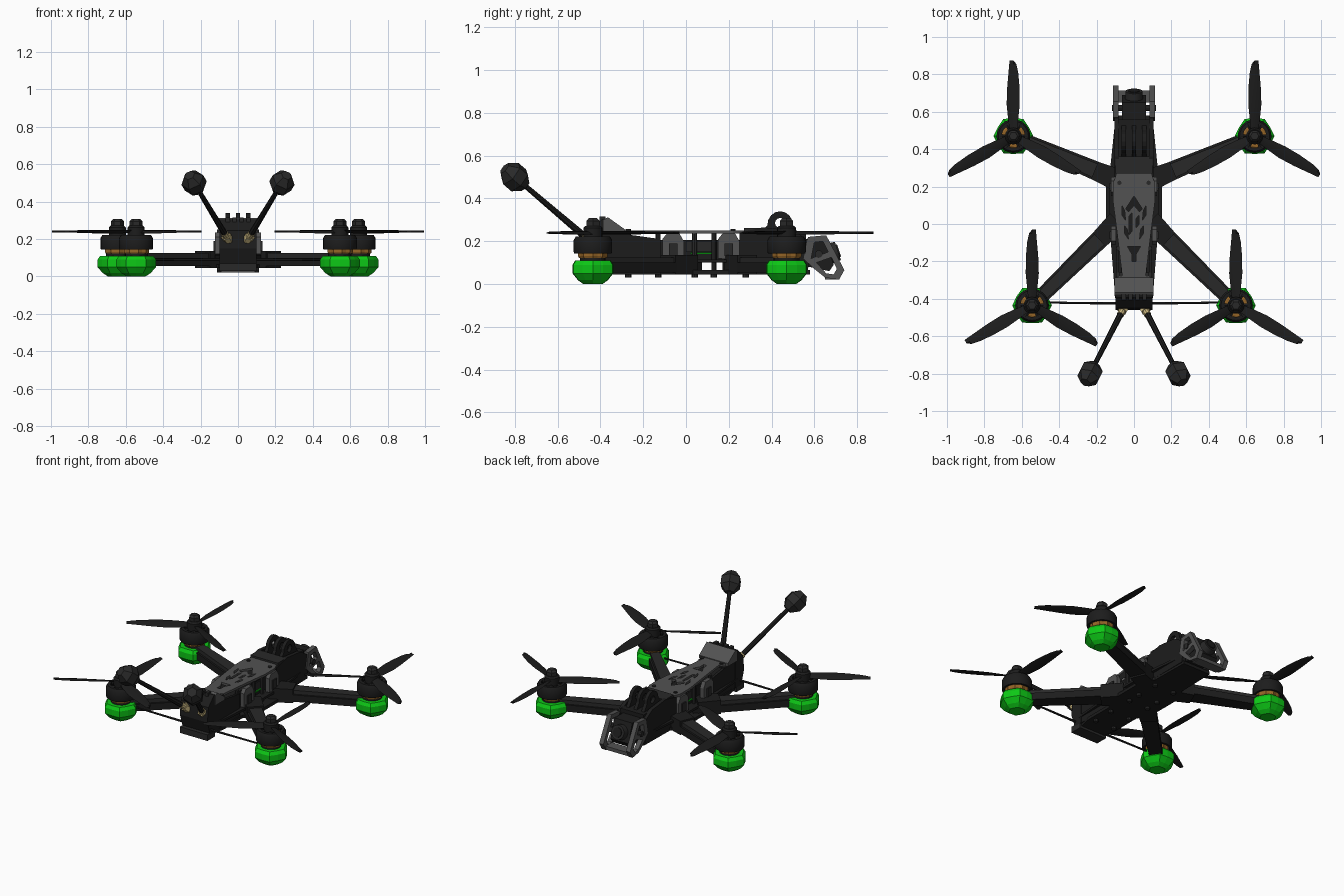
import bpy, bmesh, math
from mathutils import Vector, Matrix

cube = bpy.data.objects.get("Cube")
if cube:
    bpy.data.objects.remove(cube)


def material(name, rgb):
    m = bpy.data.materials.new(name)
    m.use_nodes = True
    m.diffuse_color = (*rgb, 1)
    m.node_tree.nodes["Principled BSDF"].inputs["Base Color"].default_value = (*rgb, 1)
    return m


BLACK = material("carbon black", (0.012, 0.012, 0.012))
CHARCOAL = material("charcoal", (0.022, 0.022, 0.022))
GREY = material("printed grey", (0.085, 0.085, 0.085))
GREEN = material("bright green", (0.004, 0.58, 0.008))
GOLD = material("brass", (0.6, 0.48, 0.22))
COPPER = material("copper", (0.3, 0.13, 0.02))


def finish(name, bm, mat, smooth=False):
    bmesh.ops.recalc_face_normals(bm, faces=bm.faces)
    me = bpy.data.meshes.new(name)
    bm.to_mesh(me)
    bm.free()
    me.materials.append(mat)
    ob = bpy.data.objects.new(name, me)
    bpy.context.collection.objects.link(ob)
    if smooth:
        bpy.ops.object.select_all(action="DESELECT")
        ob.select_set(True)
        bpy.context.view_layer.objects.active = ob
        bpy.ops.object.shade_smooth_by_angle(angle=math.radians(35))
    return ob


def prism(name, pts, lo, hi, mat, axis="z"):
    """Extrude an outline: (x, y) along z, or (y, z) along x."""
    bm = bmesh.new()
    place = (lambda p, h: (p[0], p[1], h)) if axis == "z" else (lambda p, h: (h, p[0], p[1]))
    face = bm.faces.new([bm.verts.new(place(p, lo)) for p in pts])
    ext = bmesh.ops.extrude_face_region(bm, geom=[face])["geom"]
    shift = Vector((0, 0, hi - lo)) if axis == "z" else Vector((hi - lo, 0, 0))
    bmesh.ops.translate(bm, vec=shift, verts=[v for v in ext if isinstance(v, bmesh.types.BMVert)])
    return finish(name, bm, mat)


def box(name, x, y, z, mat):
    return prism(name, [(x[0], y[0]), (x[1], y[0]), (x[1], y[1]), (x[0], y[1])], z[0], z[1], mat)


def tube(name, p, q, r1, r2, mat, n=12, smooth=True):
    p, q = Vector(p), Vector(q)
    d = q - p
    bm = bmesh.new()
    bmesh.ops.create_cone(bm, cap_ends=True, segments=n, radius1=r1, radius2=r2, depth=d.length,
                          matrix=Matrix.Translation((p + q) / 2) @ d.to_track_quat("Z", "Y").to_matrix().to_4x4())
    return finish(name, bm, mat, smooth)


def lathe(name, at, profile, n, mat, smooth=False, loop=False, notch=1.0):
    """Spin (radius, z) points; notch shrinks every other column."""
    bm = bmesh.new()
    cols = []
    for i in range(n):
        a = 2 * math.pi * i / n
        k = notch if i % 2 else 1
        cols.append([bm.verts.new((at[0] + k * r * math.cos(a), at[1] + k * r * math.sin(a), z)) for r, z in profile])
    m = len(profile)
    for i in range(n):
        a, b = cols[i], cols[(i + 1) % n]
        for j in range(m if loop else m - 1):
            k = (j + 1) % m
            bm.faces.new((a[j], b[j], b[k], a[k]))
    if not loop:
        bm.faces.new([c[0] for c in cols])
        bm.faces.new([c[-1] for c in cols])
    return finish(name, bm, mat, smooth)


def cut(ob, cutters):
    for c in cutters:
        mod = ob.modifiers.new("cut", "BOOLEAN")
        mod.operation, mod.object, mod.solver = "DIFFERENCE", c, "EXACT"
    dg = bpy.context.evaluated_depsgraph_get()
    me = bpy.data.meshes.new_from_object(ob.evaluated_get(dg))
    ob.modifiers.clear()
    ob.data = me
    for c in cutters:
        bpy.data.objects.remove(c)


def blade(name, hub, angle, spin):
    """Twisted, tapering blade lofted along its radius."""
    bm = bmesh.new()
    rows = []
    for r, lead, trail, pitch in ((.03, .02, .02, 30), (.09, .026, .028, 26), (.17, .034, .036, 20),
                                  (.26, .033, .033, 15), (.34, .026, .026, 11), (.385, .016, .022, 9),
                                  (.405, -.004, .02, 8)):
        t = math.tan(math.radians(pitch)) * .7
        rows.append([bm.verts.new((r, spin * w, h)) for w, h in
                     ((lead, lead * t), (0, .006), (-trail, -trail * t), (0, -.006))])
    for a, b in zip(rows, rows[1:]):
        for j in range(4):
            bm.faces.new((a[j], b[j], b[(j + 1) % 4], a[(j + 1) % 4]))
    bm.faces.new(rows[0])
    bm.faces.new(rows[-1])
    bm.transform(Matrix.Translation((*hub, .24)) @ Matrix.Rotation(math.radians(angle), 4, "Z"))
    return finish(name, bm, BLACK, True)


def motor_unit(tag, hub, root, spin):
    hx, hy = hub
    # arm with raised spine and cable
    d = (Vector(hub) - Vector(root)).normalized()
    n = Vector((-d.y, d.x))

    def strip(w0, w1, start, end):
        a, b = Vector(root) + d * start, Vector(hub) + d * end
        return [a + n * w0, a - n * w0, b - n * w1, b + n * w1]
    prism(tag + "_arm", strip(.055, .037, -.05, .02), .055, .1, BLACK)
    prism(tag + "_arm_cover", strip(.042, .028, -.02, -.05), .1, .125, CHARCOAL)
    prism(tag + "_arm_clamp", strip(.06, .05, -.02, .12 - (Vector(hub) - Vector(root)).length), .045, .135, BLACK)
    # landing guard
    lathe(tag + "_guard", hub, [(.05, 0), (.078, .018), (.106, .05), (.106, .09), (.092, .11)], 12, GREEN, notch=.9)
    # motor
    lathe(tag + "_motor_base", hub, [(.06, .1), (.06, .125), (.03, .13)], 16, BLACK, True)
    lathe(tag + "_windings", hub, [(.066, .122), (.07, .13), (.07, .19), (.06, .195)], 18, COPPER, notch=.9)
    lathe(tag + "_bell", hub, [(.074, .143), (.087, .143), (.09, .15), (.09, .205), (.08, .222), (.062, .222),
                               (.062, .212), (.074, .2)], 24, BLACK, True, loop=True)
    for i in range(6):
        a = math.pi * i / 3
        tube(tag + "_bell_spoke", (hx, hy, .212), (hx + .072 * math.cos(a), hy + .072 * math.sin(a), .212),
             .011, .011, BLACK, 6)
    # propeller
    lathe(tag + "_propeller_hub", hub, [(.045, .205), (.045, .262), (.036, .272)], 16, BLACK, True)
    lathe(tag + "_nut", hub, [(.035, .27), (.035, .295), (.022, .308)], 6, CHARCOAL)
    for i in range(3):
        blade(tag + "_blade", hub, 90 + 120 * i, spin)


for s, side in ((1, "left"), (-1, "right")):
    motor_unit("rear_" + side, (s * .645, .47), (s * .1, .24), s)
    motor_unit("front_" + side, (s * .545, -.435), (s * .1, -.0), -s)
    tube("front_brace", (s * .06, -.425, .09), (s * .47, -.42, .09), .008, .006, BLACK, 6)

    # antenna: brass connector, rod and faceted tip
    p, q = Vector((s * .045, -.43, .185)), Vector((s * .235, -.8, .5))
    at = lambda t: p.lerp(q, t)
    tube("antenna_connector", p, at(.1), .027, .027, GOLD, 6, False)
    tube("antenna_collar", at(.08), at(.15), .02, .02, GOLD, 10)
    tube("antenna_rod", at(.13), at(.95), .017, .012, BLACK, 8)
    tube("antenna_tip_base", at(.87), at(.95), .03, .064, CHARCOAL, 6, False)
    tube("antenna_tip", at(.95), at(1.05), .064, .064, CHARCOAL, 6, False)
    tube("antenna_tip_top", at(1.05), at(1.13), .064, .03, CHARCOAL, 6, False)

    # grey corner guards beside the frame
    for y0, y1 in ((-.11, -.01), (.15, .25)):
        prism("side_guard", [(y0, .12), (y1, .11), (y1, .2), (y1 - .02, .235), (y0 + .02, .235), (y0, .21)],
              s * .095, s * .122, GREY, "x")
        prism("side_guard_rib", [(y0 + .03, .13), (y1 - .03, .13), (y1 - .03, .19), (y0 + .03, .19)],
              s * .12, s * .13, CHARCOAL, "x")
    # side panels, standoffs, plate screws
    prism("front_side_panel", [(-.42, .06), (-.12, .06), (-.12, .21), (-.3, .235), (-.42, .235)],
          s * .08, s * .097, BLACK, "x")
    for y in (-.27, -.13, .04, .13, .28):
        tube("standoff", (s * .085, y, .06), (s * .085, y, .235), .012, .012, CHARCOAL, 8)
        tube("bottom_screw", (s * .07, y, .03), (s * .07, y, .045), .015, .015, CHARCOAL, 8)
    for y in (-.27, .22):
        tube("top_screw", (s * .078 if y > 0 else s * .07, y, .248), (s * .078 if y > 0 else s * .07, y, .256),
             .012, .012, CHARCOAL, 8)
    # rear camera cage side
    cage = prism("cage_side", [(.55, .12), (.57, .22), (.655, .228), (.74, .065), (.715, .02), (.65, .03), (.6, .07)],
                 s * .082, s * .112, GREY, "x")
    cut(cage, [prism("cutter", pts, s * .05, s * .2, GREY, "x") for pts in
               ([(.585, .12), (.6, .195), (.64, .2), (.665, .15)],
                [(.61, .1), (.68, .125), (.705, .07), (.69, .045), (.655, .05)])])
    # rear shoulder panels
    prism("rear_side_panel", [(.25, .06), (.57, .06), (.58, .2), (.5, .25), (.36, .265), (.25, .24)],
          s * .08, s * .105, BLACK, "x")

# bottom plates
prism("bottom_plate", [(-.08, -.42), (.08, -.42), (.105, -.3), (.105, -.1), (.15, -.05), (.15, .26), (.105, .32),
                       (.1, .58), (-.1, .58), (-.105, .32), (-.15, .26), (-.15, -.05), (-.105, -.1), (-.105, -.3)],
      .045, .065, BLACK)
prism("middle_plate", [(-.1, -.4), (.1, -.4), (.13, -.02), (.13, .27), (.1, .56), (-.1, .56), (-.13, .27), (-.13, -.02)],
      .1, .115, BLACK)
# electronics
box("electronics_stack", (-.07, .07), (-.3, .3), (.11, .205), BLACK)
box("circuit_board", (-.082, .082), (.02, .14), (.14, .148), GREEN)
box("circuit_board_cover", (-.078, .078), (.0, .12), (.15, .2), CHARCOAL)

# top plate with cutouts
half = [(.1, -.3), (.065, -.26), (.09, -.05), (.112, .12), (.112, .22), (.09, .275)]
top = prism("top_plate", half + [(-x, y) for x, y in reversed(half)], .235, .25, GREY)
shapes = [[(0, .15), (.045, .08), (.03, .065), (0, .1), (-.03, .065), (-.045, .08)],
          [(-.028, -.06), (-.012, -.04), (-.012, .06), (-.028, .04)],
          [(.012, -.02), (.028, 0), (.028, .05), (.012, .03)],
          [(-.035, -.12), (.035, -.12), (.012, -.16), (.012, -.2), (-.012, -.2), (-.012, -.16)]]
for k in (1, -1):
    shapes += [[(k * .045, .02), (k * .065, .05), (k * .065, .1), (k * .05, .07)],
               [(k * .03, -.08), (k * .05, -.05), (k * .05, -.01), (k * .035, -.03)]]
cut(top, [prism("cutter", pts, .2, .3, GREY) for pts in shapes])

# front antenna mount
prism("front_mount_wedge", [(-.285, .235), (-.285, .255), (-.365, .312), (-.385, .3), (-.385, .235)], -.105, .105, GREY, "x")
prism("front_mount", [(-.37, .06), (-.37, .3), (-.39, .305), (-.45, .245), (-.46, .15), (-.43, .06)], -.1, .1, BLACK, "x")
for i in range(4):
    x = -.055 + i * .037
    box("front_mount_stud", (x - .011, x + .011), (-.405, -.375), (.28, .315), CHARCOAL)
box("front_lower_bumper", (-.1, .1), (-.46, -.38), (.03, .07), CHARCOAL)

# rear deck with arched accessory fins
box("rear_deck", (-.085, .085), (.26, .56), (.19, .235), BLACK)
box("rear_deck_step", (-.1, .1), (.27, .36), (.23, .262), CHARCOAL)
arch = [(.44 + .06 * math.cos(a), .275 + .065 * math.sin(a)) for a in [math.pi * i / 8 for i in range(9)]]
for x in (-.055, 0, .055):
    fin = prism("mount_fin", [(.53, .23)] + arch + [(.34, .23)], x - .011, x + .011, BLACK, "x")
    cut(fin, [tube("cutter", (x - .1, .44, .285), (x + .1, .44, .285), .024, .024, BLACK, 12, False)])

# rear camera inside the cage
prism("camera_body", [(.53, .09), (.56, .21), (.65, .21), (.69, .09), (.67, .06)], -.065, .065, BLACK, "x")
tube("camera_lens", (0, .65, .135), (0, .71, .155), .05, .045, CHARCOAL, 16)
tube("camera_glass", (0, .7, .152), (0, .715, .157), .032, .03, BLACK, 16)
box("cage_lower_bar", (-.09, .09), (.65, .715), (.022, .045), GREY)
tube("camera_pivot", (-.118, .62, .14), (.118, .62, .14), .018, .018, CHARCOAL, 10)
